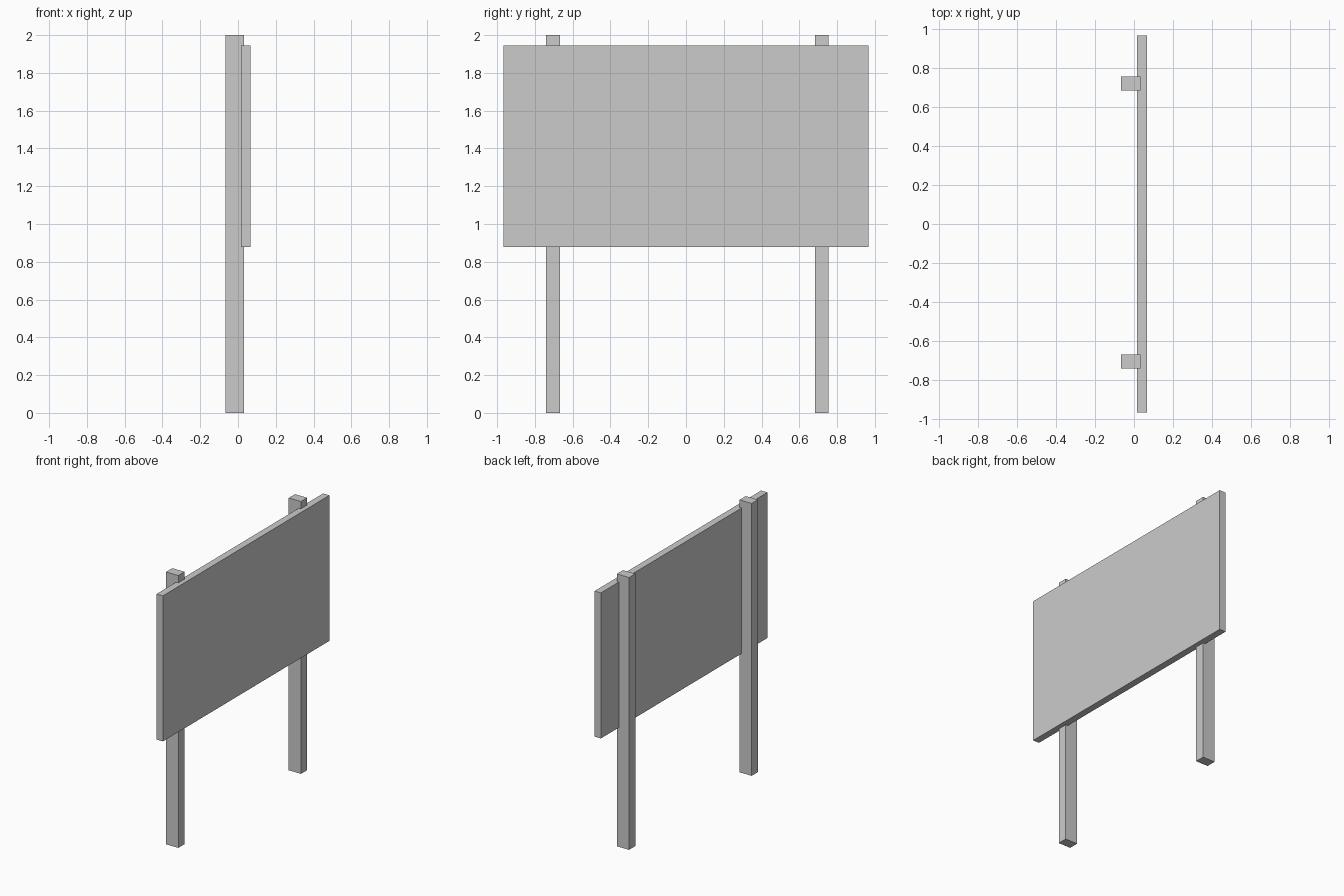
import bpy

if "Cube" in bpy.data.objects:
    bpy.data.objects.remove(bpy.data.objects["Cube"])


def box(name, x, y, z):
    """Add a box spanning the given (min, max) ranges."""
    spans = (x, y, z)
    bpy.ops.mesh.primitive_cube_add(size=1, location=[(a + b) / 2 for a, b in spans])
    obj = bpy.context.object
    obj.name = name
    obj.scale = [b - a for a, b in spans]
    bpy.ops.object.transform_apply(location=False, rotation=False, scale=True)
    return obj


# Sign panel, slightly set into the posts
box("sign_panel", (0.015, 0.066), (-0.966, 0.966), (0.877, 1.946))

# Two upright posts behind the panel
for name, y in (("left_post", -0.704), ("right_post", 0.719)):
    box(name, (-0.066, 0.033), (y - 0.036, y + 0.036), (0, 2))
